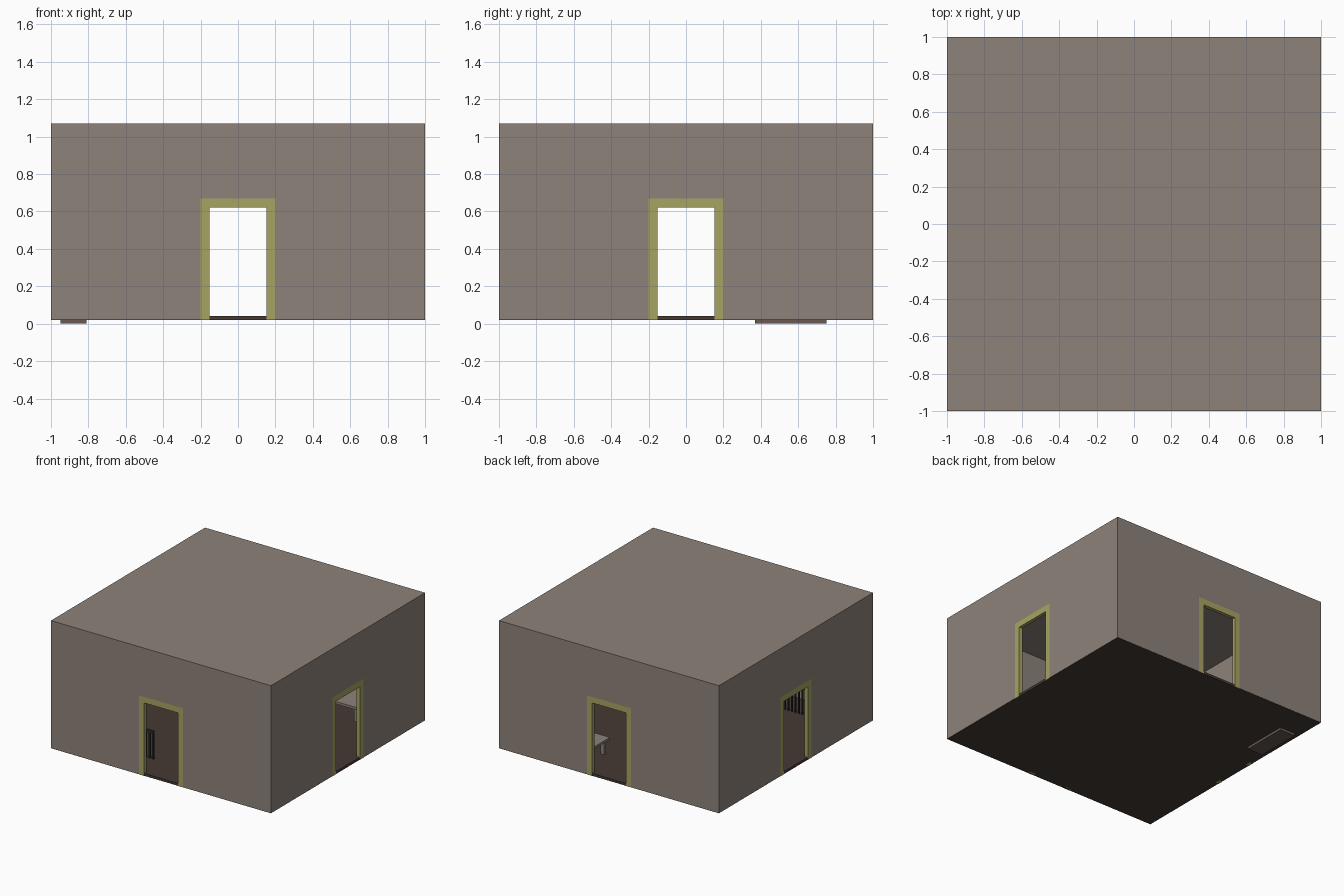
import bpy, bmesh, math
from mathutils import Matrix

if "Cube" in bpy.data.objects:
    bpy.data.objects.remove(bpy.data.objects["Cube"])


def material(name, rgb):
    m = bpy.data.materials.new(name)
    m.diffuse_color = (*rgb, 1)
    m.use_nodes = True
    m.node_tree.nodes["Principled BSDF"].inputs["Base Color"].default_value = m.diffuse_color
    return m


STONE = material("stone", (0.27, 0.225, 0.195))
TRIM = material("trim", (0.38, 0.37, 0.122))
DARK = material("dark_wood", (0.06, 0.042, 0.035))
WOOD = material("wood", (0.14, 0.10, 0.08))
IRON = material("iron", (0.03, 0.03, 0.03))
T = 0.03  # wall thickness


def make(name, bm, mat=None):
    bmesh.ops.recalc_face_normals(bm, faces=bm.faces)
    me = bpy.data.meshes.new(name)
    bm.to_mesh(me)
    bm.free()
    ob = bpy.data.objects.new(name, me)
    bpy.context.collection.objects.link(ob)
    if mat:
        me.materials.append(mat)
    return ob


def add_box(bm, lo, hi):
    size = [b - a for a, b in zip(lo, hi)]
    mid = [(a + b) / 2 for a, b in zip(lo, hi)]
    bmesh.ops.create_cube(bm, size=1, matrix=Matrix.Translation(mid) @ Matrix.Diagonal((*size, 1)))


def boxes(name, mat, *spans):
    bm = bmesh.new()
    for lo, hi in spans:
        add_box(bm, lo, hi)
    return make(name, bm, mat)


# hollow room with a doorway through each wall
room = boxes("room_shell", STONE, ((-1, -1, 0.022), (1, 1, 1.07)))
cutters = [
    boxes("cavity_cutter", None, ((-1 + T, -1 + T, -0.1), (1 - T, 1 - T, 1.07 - T))),
    boxes("door_cutter_y", None, ((-0.2, -1.2, -0.2), (0.2, 1.2, 0.67))),
    boxes("door_cutter_x", None, ((-1.2, -0.2, -0.2), (1.2, 0.2, 0.67))),
]
for c in cutters:
    mod = room.modifiers.new(c.name, "BOOLEAN")
    mod.operation, mod.solver, mod.object = "DIFFERENCE", "EXACT", c
bpy.context.view_layer.update()
baked = bpy.data.meshes.new_from_object(room.evaluated_get(bpy.context.evaluated_depsgraph_get()))
room.modifiers.clear()
room.data = baked
for c in cutters:
    bpy.data.objects.remove(c)

# floor
boxes("floor", DARK, ((-0.998, -0.998, 0.02), (0.998, 0.998, 0.04)))

# door frames, one profile turned to each side
profile = [(-0.2, 0.02), (-0.2, 0.67), (0.2, 0.67), (0.2, 0.02),
           (0.153, 0.02), (0.153, 0.62), (-0.153, 0.62), (-0.153, 0.02)]
for i, side in enumerate(("front", "right", "back", "left")):
    bm = bmesh.new()
    face = bm.faces.new([bm.verts.new((x, -1, z)) for x, z in profile])
    ext = bmesh.ops.extrude_face_region(bm, geom=[face], use_keep_orig=True)
    moved = [v for v in ext["geom"] if isinstance(v, bmesh.types.BMVert)]
    bmesh.ops.translate(bm, verts=moved, vec=(0, T, 0))
    bmesh.ops.rotate(bm, verts=bm.verts, matrix=Matrix.Rotation(i * math.pi / 2, 3, "Z"))
    make(side + "_door_frame", bm, TRIM)

# cabinet whose base pokes through the floor
boxes("cabinet", WOOD, ((-0.95, 0.37, 0), (-0.81, 0.75, 0.3)))

# barred railing in the front left corner
bars = [((-0.7 + i * 0.032, -0.756, 0.04), (-0.688 + i * 0.032, -0.744, 0.26)) for i in range(15)]
boxes("barred_railing", IRON, *bars, ((-0.7, -0.76, 0.25), (-0.24, -0.74, 0.27)))

# low table in the back right corner
legs = [((x, y, 0.04), (x + 0.03, y + 0.03, 0.15)) for x in (0.27, 0.6) for y in (0.65, 0.85)]
boxes("low_table", STONE, *legs, ((0.25, 0.63, 0.15), (0.65, 0.9, 0.17)))
